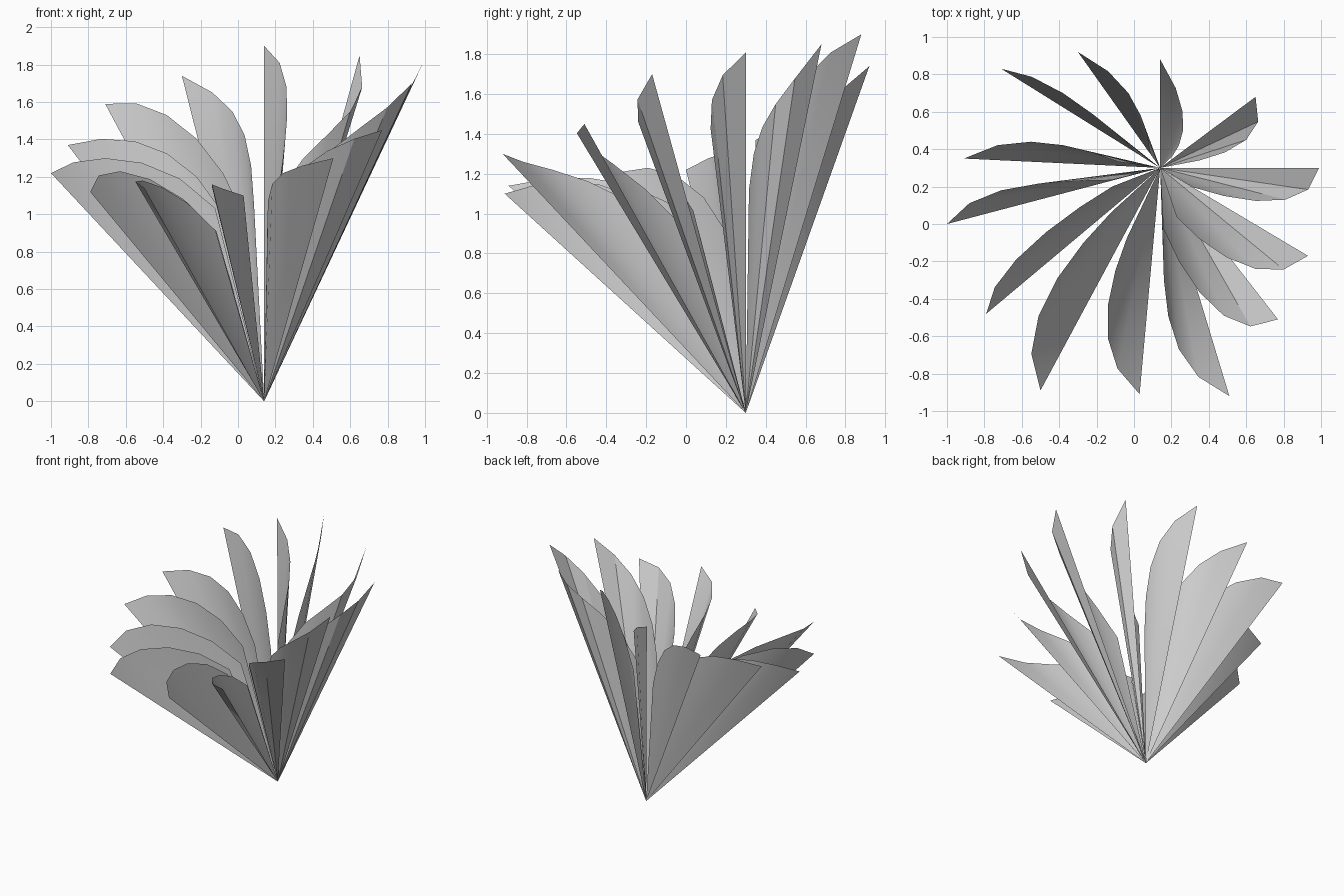
import bpy
import bmesh
from mathutils import Vector

cube = bpy.data.objects.get("Cube")
if cube:
    bpy.data.objects.remove(cube, do_unlink=True)

# One pale grey for every leaf
grey = bpy.data.materials.new("leaf_grey")
grey.use_nodes = True
colour = (0.6, 0.6, 0.6, 1)
grey.diffuse_color = colour
grey.node_tree.nodes["Principled BSDF"].inputs["Base Color"].default_value = colour

# All leaves fan out of this point
ROOT = Vector((0.14, 0.3, 0))
RIM_STEPS = 6
KNOTS = (0, 2, 4, 8)

# Rim guide of each leaf: tip, shoulder, inner bend
LEAVES = {
    "back": ((.14, .88, 1.9), (.26, .6, 1.68), (.24, .42, 1.3)),
    "back_right": ((-.3, .92, 1.74), (-.03, .7, 1.55), (.07, .47, 1.26)),
    "right_back_outer": ((-.71, .83, 1.59), (-.38, .7, 1.53), (-.08, .47, 1.22)),
    "right_back": ((-.91, .35, 1.37), (-.55, .44, 1.39), (-.22, .38, 1.2)),
    "right": ((-1, 0, 1.22), (-.71, .18, 1.3), (-.31, .23, 1.19)),
    "right_front": ((-.79, -.48, 1.12), (-.63, -.19, 1.23), (-.29, .09, 1.08)),
    "front_right": ((-.5, -.89, 1.14), (-.51, -.49, 1.18), (-.27, -.1, 1.06)),
    "front": ((.03, -.91, 1.1), (-.14, -.61, 1.16), (-.1, -.25, 1.08)),
    "front_left": ((.51, -.92, 1.3), (.24, -.67, 1.22), (.16, -.3, 1.07)),
    "left_front_outer": ((.77, -.51, 1.45), (.48, -.49, 1.34), (.24, -.2, 1.12)),
    "left_front": ((.93, -.17, 1.7), (.65, -.24, 1.46), (.35, -.08, 1.2)),
    "left": ((.99, .3, 1.81), (.81, .13, 1.57), (.48, .15, 1.25)),
    "left_back": ((.65, .68, 1.85), (.6, .45, 1.55), (.35, .34, 1.3)),
}


def rim_point(guides, step):
    """Smooth curve through the guides, heading back to the root."""
    point = Vector((0, 0, 0))
    for knot, guide in zip(KNOTS, guides):
        weight = 1.0
        for other in KNOTS:
            if other != knot:
                weight *= (step - other) / (knot - other)
        point += weight * guide
    return point


def build_leaf(name, guides):
    """Thin curved sheet: a fan of narrow triangles from root to rim."""
    guides = [Vector(g) for g in guides] + [ROOT]
    bm = bmesh.new()
    root = bm.verts.new(ROOT)
    rim = [bm.verts.new(rim_point(guides, step)) for step in range(RIM_STEPS)]
    for outer, inner in zip(rim, rim[1:]):
        bm.faces.new((root, outer, inner))
    mesh = bpy.data.meshes.new(name)
    bm.to_mesh(mesh)
    bm.free()
    mesh.materials.append(grey)
    leaf = bpy.data.objects.new(name, mesh)
    bpy.context.collection.objects.link(leaf)
    return leaf


leaves = [build_leaf("leaf_" + side, guides) for side, guides in LEAVES.items()]

# Soft shading across the folds
bpy.ops.object.select_all(action="DESELECT")
for leaf in leaves:
    leaf.select_set(True)
bpy.context.view_layer.objects.active = leaves[0]
bpy.ops.object.shade_smooth_by_angle()
